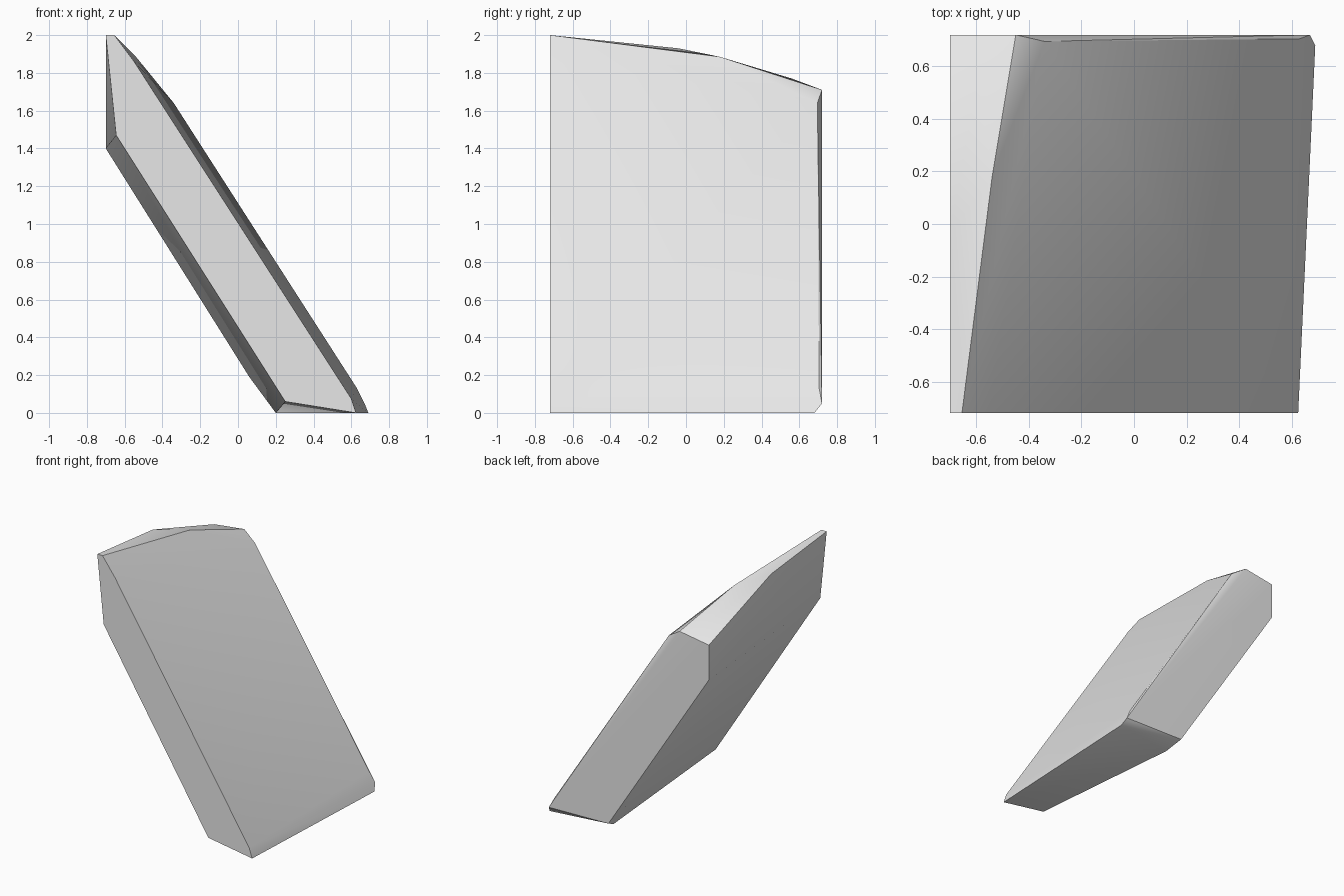
import bpy
import bmesh
import math

cube = bpy.data.objects.get("Cube")
if cube:
    bpy.data.objects.remove(cube, do_unlink=True)


def flat_material(name, colour):
    mat = bpy.data.materials.new(name)
    mat.use_nodes = True
    mat.diffuse_color = colour
    shader = next(n for n in mat.node_tree.nodes if n.type == "BSDF_PRINCIPLED")
    shader.inputs["Base Color"].default_value = colour
    return mat


def hull_object(name, points, material):
    """Wrap a convex skin around the corner points and tidy coplanar faces."""
    bm = bmesh.new()
    for point in points:
        bm.verts.new(point)
    result = bmesh.ops.convex_hull(bm, input=bm.verts[:])
    spare = {v for v in result["geom_interior"] + result["geom_unused"]
             if isinstance(v, bmesh.types.BMVert)}
    bmesh.ops.delete(bm, geom=list(spare), context="VERTS")
    bmesh.ops.dissolve_limit(bm, angle_limit=math.radians(0.5),
                             verts=bm.verts[:], edges=bm.edges[:])
    bmesh.ops.recalc_face_normals(bm, faces=bm.faces[:])
    mesh = bpy.data.meshes.new(name)
    bm.to_mesh(mesh)
    bm.free()
    mesh.materials.append(material)
    obj = bpy.data.objects.new(name, mesh)
    bpy.context.collection.objects.link(obj)
    return obj


# Thin front end of the leaning slab, as an (x, z) profile
front_y = -0.72
front_profile = [(-0.7, 2), (-0.655, 2), (-0.55, 1.86), (0.6, 0.075),
                 (0.625, 0), (0.25, 0.06), (-0.645, 1.47)]

# Thicker back end, as an (x, z) profile
back_y = 0.72
back_profile = [(-0.7, 1.67), (-0.45, 1.71), (0.67, 0.05),
                (0.16, 0.06), (-0.7, 1.4)]

corners = [(x, front_y, z) for x, z in front_profile]
corners += [(x, back_y, z) for x, z in back_profile]

# Worn top edge: outer rim, crown and ridge
corners += [(-0.7, -0.04, 1.93), (-0.595, 0.56, 1.77), (-0.54, 0.18, 1.885)]

# Chipped corners around the back face and the foot
corners += [(-0.34, 0.695, 1.64), (0.63, 0.705, 0.13), (0.69, 0.68, 0),
            (0.2, 0.6, 0), (0.06, 0.65, 0.19)]

stone = flat_material("pale grey stone", (0.8, 0.8, 0.8, 1))
slab = hull_object("leaning_slab", corners, stone)

# Soft shading across shallow facets, sharp at the real edges
bpy.ops.object.select_all(action="DESELECT")
slab.select_set(True)
bpy.context.view_layer.objects.active = slab
bpy.ops.object.shade_smooth_by_angle(angle=math.radians(30))
